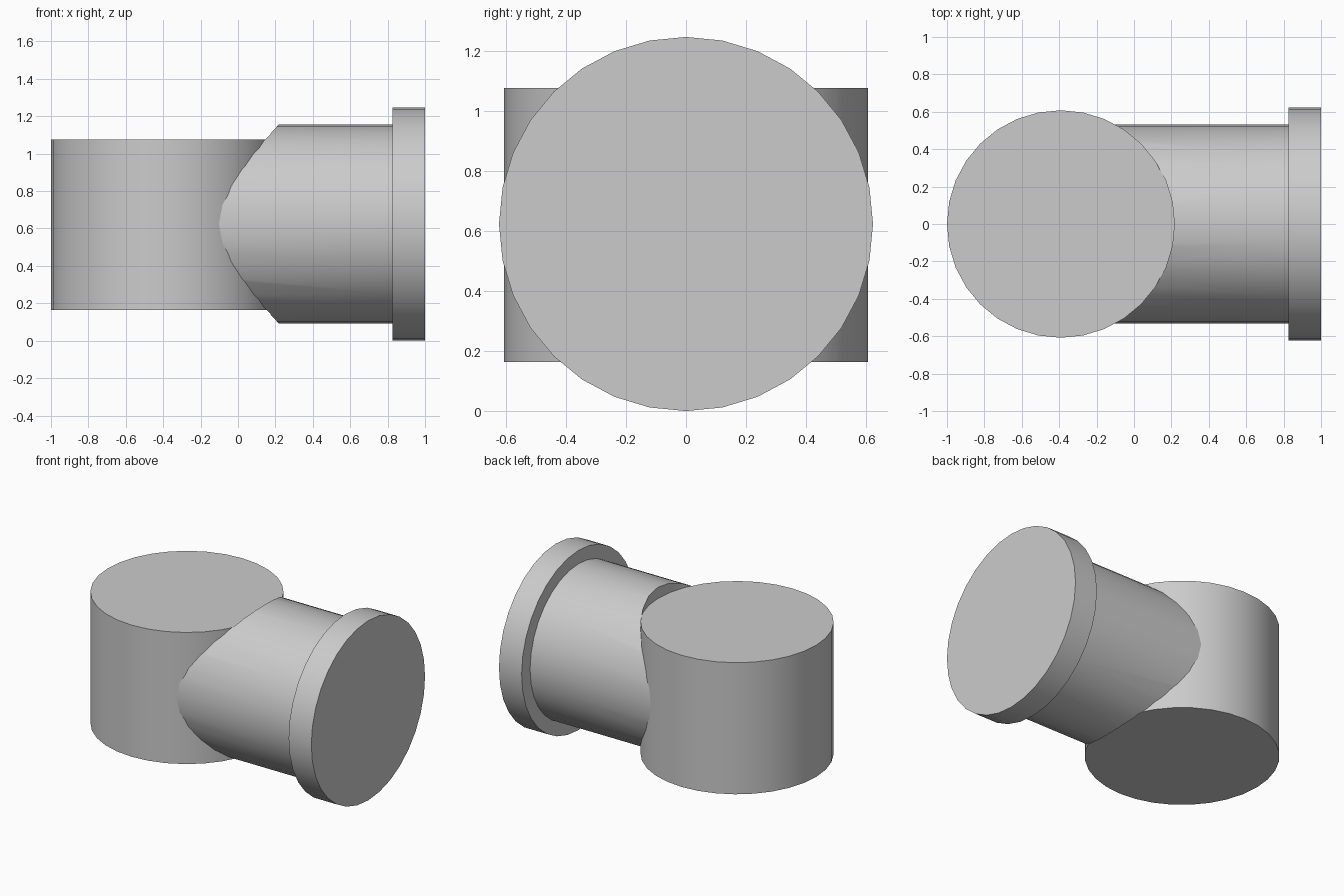
import bpy
import math

cube = bpy.data.objects.get("Cube")
if cube:
    bpy.data.objects.remove(cube, do_unlink=True)

grey = bpy.data.materials.new("light_grey")
grey.use_nodes = True
colour = (0.6, 0.6, 0.6, 1)
grey.diffuse_color = colour
grey.node_tree.nodes["Principled BSDF"].inputs["Base Color"].default_value = colour

MID = 0.624       # height of the pipe axis
BODY_X = -0.392
BODY_R = 0.608


def cylinder(name, radius, length, centre, sideways=False):
    turn = (0, math.pi / 2, 0) if sideways else (0, 0, 0)
    bpy.ops.mesh.primitive_cylinder_add(
        vertices=32, radius=radius, depth=length, location=centre, rotation=turn)
    obj = bpy.context.object
    obj.name = name
    obj.data.materials.append(grey)
    return obj


def smooth(obj):
    bpy.ops.object.select_all(action='DESELECT')
    obj.select_set(True)
    bpy.context.view_layer.objects.active = obj
    bpy.ops.object.shade_smooth_by_angle(angle=math.radians(30))


# Upright drum and end flange
drum = cylinder("drum", BODY_R, 0.914, (BODY_X, 0, 0.62))
flange = cylinder("flange", 0.624, 0.174, (0.913, 0, MID), True)

# Side pipe, its inner end coped to the drum's curve
pipe = cylinder("side_pipe", 0.531, 1.2, (0.24, 0, MID), True)
cutter = cylinder("cope_cutter", BODY_R, 3, (BODY_X, 0, MID))
cutter.hide_render = True
cope = pipe.modifiers.new("cope", 'BOOLEAN')
cope.operation = 'DIFFERENCE'
cope.solver = 'EXACT'
cope.object = cutter
bpy.context.view_layer.objects.active = pipe
bpy.ops.object.modifier_apply(modifier=cope.name)
bpy.data.objects.remove(cutter, do_unlink=True)

for part in (drum, flange, pipe):
    smooth(part)
